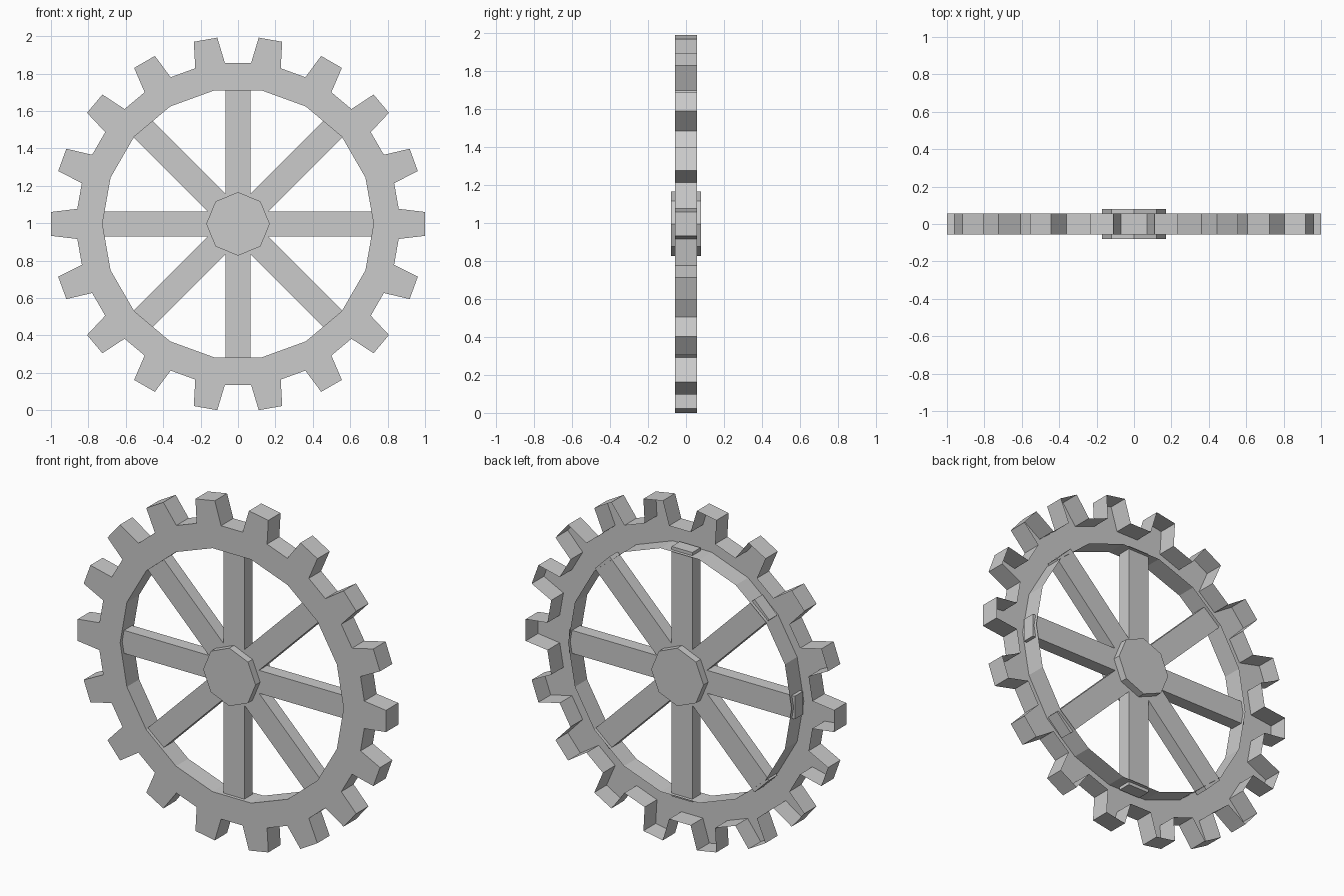
import bpy, bmesh, math
from mathutils import Matrix, Vector

cube = bpy.data.objects.get("Cube")
if cube:
    bpy.data.objects.remove(cube, do_unlink=True)

TEETH = 18
CENTRE = 0.996
HALF = 0.057          # half depth of the rim
TIP, ROOT, BORE = 1.002, 0.863, 0.725

grey = bpy.data.materials.new("plain grey")
grey.use_nodes = True
colour = (0.6, 0.6, 0.6, 1)
grey.diffuse_color = colour
grey.node_tree.nodes["Principled BSDF"].inputs["Base Color"].default_value = colour


def finish(name, bm):
    mesh = bpy.data.meshes.new(name)
    bm.to_mesh(mesh)
    bm.free()
    mesh.materials.append(grey)
    obj = bpy.data.objects.new(name, mesh)
    bpy.context.collection.objects.link(obj)
    return obj


def polar(radius, degrees, y):
    a = math.radians(degrees)
    return Vector((radius * math.cos(a), y, CENTRE + radius * math.sin(a)))


# Toothed rim: front plate, outer wall and bore wall, open at the back
bm = bmesh.new()
step = 360 / TEETH
outer_profile = [(ROOT, -5.35), (TIP, -3.65), (TIP, 3.65), (ROOT, 5.35)]


def loop(points, y):
    return [bm.verts.new(polar(r, a, y)) for r, a in points]


def wall(front, back, inward):
    n = len(front)
    for i in range(n):
        j = (i + 1) % n
        quad = [front[i], front[j], back[j], back[i]]
        bm.faces.new(quad[::-1] if inward else quad)


outline = [(r, a + k * step) for k in range(TEETH) for r, a in outer_profile]
bore = [(BORE, k * step) for k in range(TEETH)]
outer_front, outer_back = loop(outline, -HALF), loop(outline, HALF)
bore_front, bore_back = loop(bore, -HALF), loop(bore, HALF)
wall(outer_front, outer_back, False)
wall(bore_front, bore_back, True)
for k in range(TEETH):
    n = (k + 1) % TEETH
    a, b, c, d = outer_front[4 * k:4 * k + 4]
    bm.faces.new((a, b, c, d))
    bm.faces.new((bore_front[k], a, d))
    bm.faces.new((bore_front[k], d, outer_front[4 * n], bore_front[n]))
finish("toothed_rim", bm)

# Spokes: four bars crossing at the centre, ends just through the bore wall
for k in range(4):
    bm = bmesh.new()
    place = (Matrix.Translation((0, 0, CENTRE))
             @ Matrix.Rotation(math.radians(45 * k), 4, 'Y')
             @ Matrix.Diagonal((1.465, 0.075, 0.135, 1)))
    bmesh.ops.create_cube(bm, size=1, matrix=place)
    finish(f"spoke_bar_{k + 1}", bm)

# Octagonal hub
bm = bmesh.new()
bmesh.ops.create_cone(bm, cap_ends=True, segments=8, radius1=0.17, radius2=0.17, depth=0.16,
                      matrix=Matrix.Translation((0, 0, CENTRE)) @ Matrix.Rotation(math.pi / 2, 4, 'X'))
finish("hub", bm)
